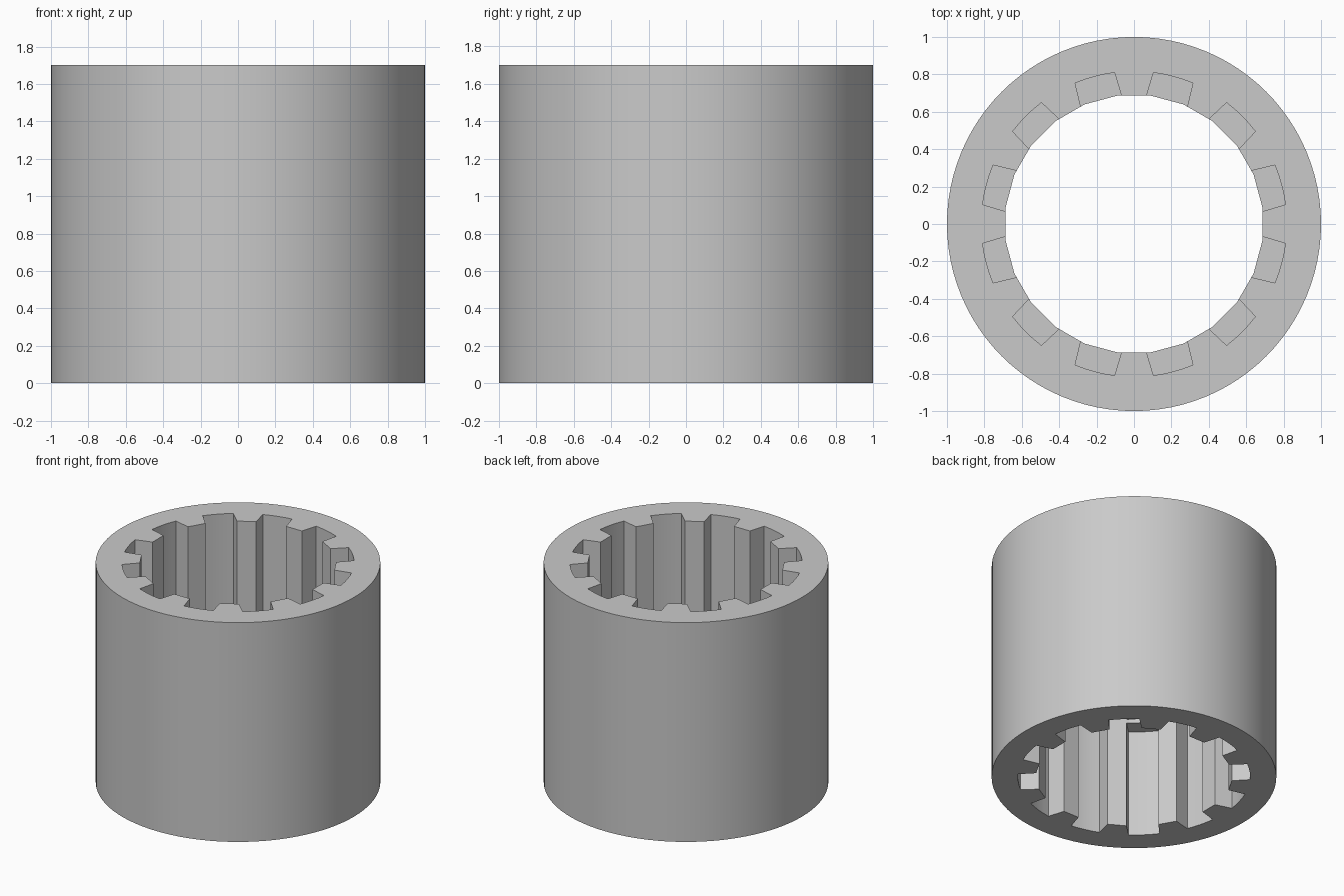
import bpy, bmesh
from math import radians, sin, cos, asin

HEIGHT, BORE, GROOVE_R, HALF_W = 1.7, 0.692, 0.816, 0.109
GROOVES, WEB = 12, 0.03
POCKET = (HEIGHT - WEB) / 2

if "Cube" in bpy.data.objects:
    bpy.data.objects.remove(bpy.data.objects["Cube"], do_unlink=True)

steel = bpy.data.materials.new("plain grey")
steel.use_nodes = True
grey = (0.59, 0.59, 0.59, 1)
steel.diffuse_color = grey
steel.node_tree.nodes["Principled BSDF"].inputs["Base Color"].default_value = grey


def cylinder(name, radius, depth, sides, turn=0):
    bpy.ops.mesh.primitive_cylinder_add(vertices=sides, radius=radius, depth=depth,
                                        location=(0, 0, HEIGHT / 2),
                                        rotation=(0, 0, radians(turn)))
    obj = bpy.context.object
    obj.name = name
    obj.data.materials.append(steel)
    return obj


def groove_ring(name, z0, z1):
    """Twelve radial prisms, each with a curved outer face."""
    bm = bmesh.new()
    spread = asin(HALF_W / GROOVE_R)
    arc = [(GROOVE_R * cos(spread * t), GROOVE_R * sin(spread * t))
           for t in (-1, -0.5, 0, 0.5, 1)]
    outline = [(0.6, -HALF_W - 0.006)] + arc + [(0.6, HALF_W + 0.006)]
    for i in range(GROOVES):
        a = radians((i + 0.5) * 360 / GROOVES)
        base = bm.faces.new([bm.verts.new((x * cos(a) - y * sin(a),
                                           x * sin(a) + y * cos(a), z0))
                             for x, y in outline])
        top = bmesh.ops.extrude_face_region(bm, geom=[base])["geom"]
        bmesh.ops.translate(bm, vec=(0, 0, z1 - z0),
                            verts=[v for v in top if isinstance(v, bmesh.types.BMVert)])
    bmesh.ops.recalc_face_normals(bm, faces=bm.faces)
    mesh = bpy.data.meshes.new(name)
    bm.to_mesh(mesh)
    bm.free()
    mesh.materials.append(steel)
    obj = bpy.data.objects.new(name, mesh)
    bpy.context.collection.objects.link(obj)
    return obj


# Outer sleeve, then its bore and the two aligned rings of blind grooves,
# parted by a thin web at mid height
sleeve = cylinder("splined_sleeve", 1, HEIGHT, 96)
cutters = [
    cylinder("bore_cutter", BORE, HEIGHT + 0.4, 2 * GROOVES, 7.5),
    groove_ring("upper_groove_cutter", HEIGHT - POCKET, HEIGHT + 0.1),
    groove_ring("lower_groove_cutter", -0.1, POCKET),
]
bpy.ops.object.select_all(action="DESELECT")
sleeve.select_set(True)
bpy.context.view_layer.objects.active = sleeve
for cutter in cutters:
    cutter.hide_render = True
    cut = sleeve.modifiers.new(cutter.name, "BOOLEAN")
    cut.operation, cut.solver, cut.object = "DIFFERENCE", "EXACT", cutter
    bpy.ops.object.modifier_apply(modifier=cut.name)
    bpy.data.objects.remove(cutter, do_unlink=True)

# Smooth outer wall, crisp spline edges
bpy.ops.object.shade_smooth_by_angle(angle=radians(10))
